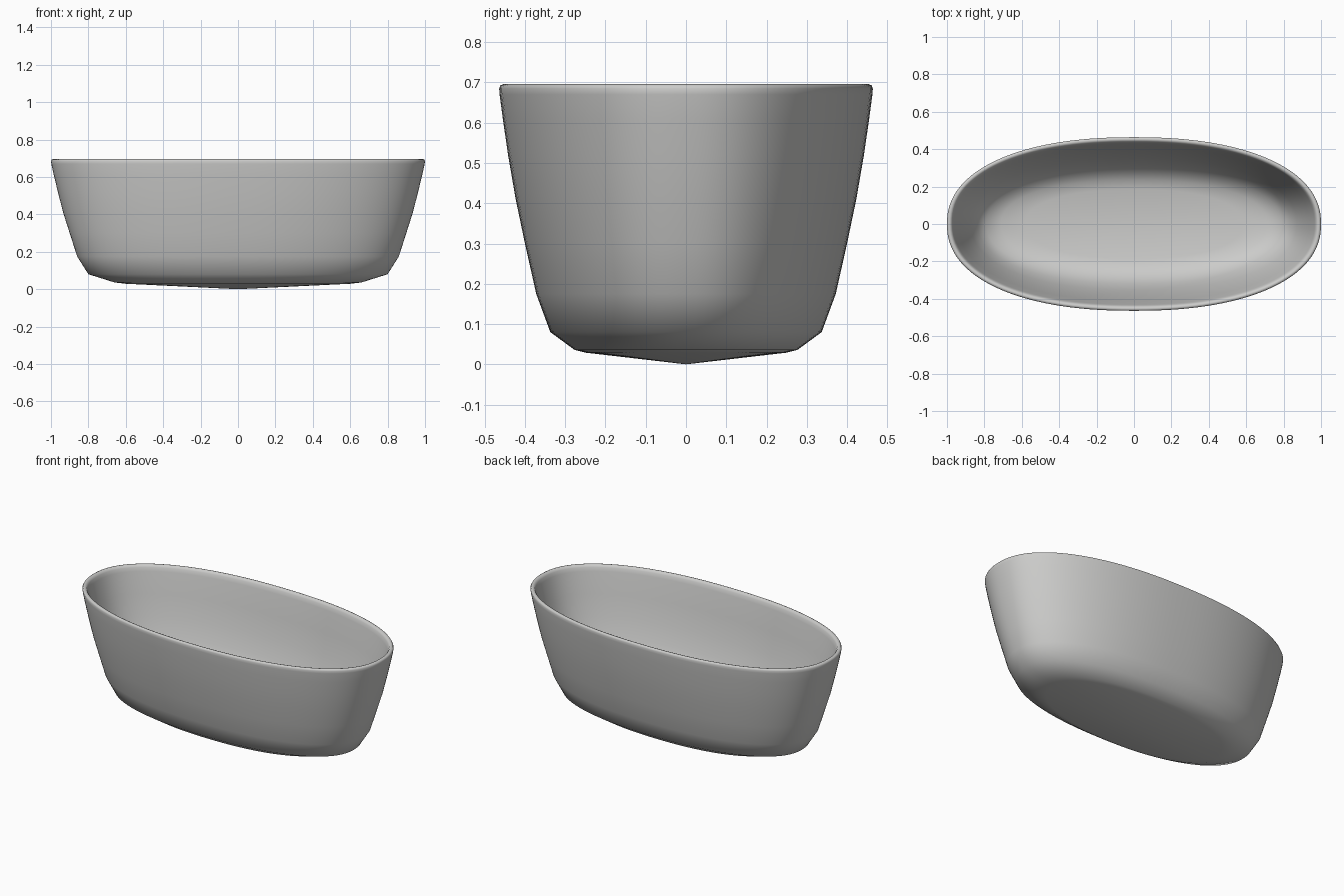
import bpy, bmesh, math

if "Cube" in bpy.data.objects:
    bpy.data.objects.remove(bpy.data.objects["Cube"], do_unlink=True)

# Single glazed grey material
grey = bpy.data.materials.new("warm grey")
grey.use_nodes = True
colour = (0.6, 0.6, 0.59, 1)
grey.diffuse_color = colour
grey.node_tree.nodes["Principled BSDF"].inputs["Base Color"].default_value = colour

SIDES = 128
POWER = 2 / 2.25  # slightly squared oval

# Rings as (half length, half width, height): base, outer wall, rim, inner wall, floor
PROFILE = [
    (0.60, 0.25, 0.029), (0.66, 0.277, 0.036), (0.80, 0.337, 0.08),
    (0.86, 0.372, 0.175), (0.90, 0.40, 0.30), (0.935, 0.423, 0.41),
    (0.963, 0.442, 0.52), (0.985, 0.455, 0.61), (0.998, 0.463, 0.67),
    (1.0, 0.464, 0.685), (0.996, 0.461, 0.693), (0.988, 0.453, 0.696),
    (0.978, 0.444, 0.693), (0.971, 0.437, 0.682), (0.965, 0.431, 0.66),
    (0.937, 0.411, 0.53), (0.903, 0.383, 0.40), (0.87, 0.352, 0.29),
    (0.835, 0.318, 0.205), (0.79, 0.279, 0.15), (0.71, 0.235, 0.12),
    (0.58, 0.185, 0.106),
]


def oval(length, width, z):
    points = []
    for i in range(SIDES):
        a = math.tau * i / SIDES
        c, s = math.cos(a), math.sin(a)
        points.append((math.copysign(abs(c) ** POWER, c) * length,
                       math.copysign(abs(s) ** POWER, s) * width, z))
    return points


# Loft the tub shell through the rings
bm = bmesh.new()
rings = [[bm.verts.new(p) for p in oval(*ring)] for ring in PROFILE]
for low, high in zip(rings, rings[1:]):
    for i in range(SIDES):
        j = (i + 1) % SIDES
        bm.faces.new((low[i], low[j], high[j], high[i]))

# Shallow cone underneath and the inner floor
for ring, z in ((rings[0], 0), (rings[-1], 0.1)):
    centre = bm.verts.new((0, 0, z))
    for i in range(SIDES):
        bm.faces.new((ring[i], ring[(i + 1) % SIDES], centre))
bmesh.ops.recalc_face_normals(bm, faces=bm.faces[:])

mesh = bpy.data.meshes.new("oval_tub")
bm.to_mesh(mesh)
bm.free()
mesh.materials.append(grey)
tub = bpy.data.objects.new("oval_tub", mesh)
bpy.context.collection.objects.link(tub)
bpy.context.view_layer.objects.active = tub
tub.select_set(True)
bpy.ops.object.shade_smooth_by_angle(angle=math.radians(65))
